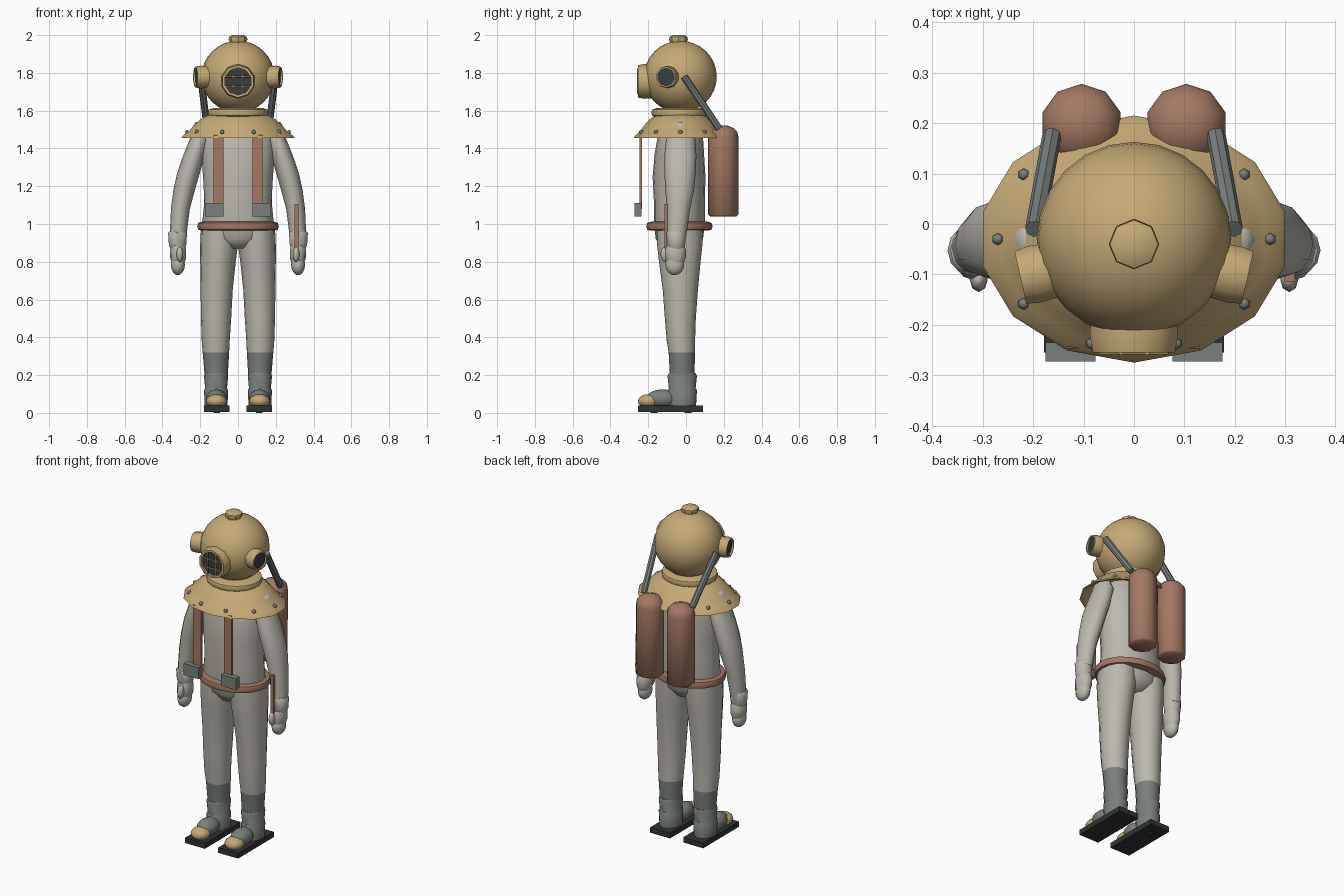
import bpy, bmesh, math
from mathutils import Vector, Matrix

if "Cube" in bpy.data.objects:
    bpy.data.objects.remove(bpy.data.objects["Cube"])


def material(name, rgb):
    m = bpy.data.materials.new(name)
    m.diffuse_color = (*rgb, 1)
    m.use_nodes = True
    m.node_tree.nodes["Principled BSDF"].inputs["Base Color"].default_value = m.diffuse_color
    return m


SUIT = material("suit canvas", (0.50, 0.48, 0.42))
BRASS = material("brass", (0.56, 0.40, 0.18))
COPPER = material("copper leather", (0.37, 0.19, 0.125))
SLATE = material("slate grey", (0.19, 0.215, 0.20))
BLACK = material("sole black", (0.03, 0.033, 0.033))
GLASS = material("dark glass", (0.035, 0.048, 0.055))


def finish(name, bm, mat, angle=40):
    bmesh.ops.recalc_face_normals(bm, faces=bm.faces)
    me = bpy.data.meshes.new(name)
    bm.to_mesh(me)
    bm.free()
    ob = bpy.data.objects.new(name, me)
    bpy.context.collection.objects.link(ob)
    me.materials.append(mat)
    if angle:
        bpy.ops.object.select_all(action='DESELECT')
        ob.select_set(True)
        bpy.context.view_layer.objects.active = ob
        bpy.ops.object.shade_smooth_by_angle(angle=math.radians(angle))
    return ob


def loft(name, rings, mat, n=14, matrix=None, closed=False, angle=40):
    """Skin elliptical rings (cx, cy, z, rx, ry); closed joins last ring to first."""
    bm = bmesh.new()
    loops = []
    for cx, cy, z, rx, ry in rings:
        loops.append([bm.verts.new((cx + rx * math.cos(math.pi / 2 + math.tau * i / n),
                                    cy + ry * math.sin(math.pi / 2 + math.tau * i / n), z))
                      for i in range(n)])
    pairs = list(zip(loops, loops[1:])) + ([(loops[-1], loops[0])] if closed else [])
    for a, b in pairs:
        for i in range(n):
            j = (i + 1) % n
            bm.faces.new((a[i], a[j], b[j], b[i]))
    if not closed:
        bm.faces.new(loops[0])
        bm.faces.new(loops[-1])
    if matrix:
        bmesh.ops.transform(bm, matrix=matrix, verts=bm.verts)
    return finish(name, bm, mat, angle)


def aim(origin, direction):
    return Matrix.Translation(origin) @ Vector(direction).to_track_quat('Z', 'Y').to_matrix().to_4x4()


def rod(name, a, b, r, mat, n=10):
    d = Vector(b) - Vector(a)
    return loft(name, [(0, 0, 0, r, r), (0, 0, d.length, r, r)], mat, n, aim(a, d))


def box(name, lo, hi, mat):
    bm = bmesh.new()
    bmesh.ops.create_cube(bm, size=1)
    for v in bm.verts:
        v.co = [l + (h - l) * (c + 0.5) for l, h, c in zip(lo, hi, v.co)]
    return finish(name, bm, mat, 0)


def ball(name, c, r, mat, u=12, v=8):
    bm = bmesh.new()
    bmesh.ops.create_uvsphere(bm, u_segments=u, v_segments=v, radius=1)
    for p in bm.verts:
        p.co = [o + k * s for o, k, s in zip(c, p.co, r)]
    return finish(name, bm, mat, 60)


def porthole(name, origin, direction, r, depth, n):
    """Brass frame with a recessed dark pane."""
    m = aim(origin, direction)
    prof = [(r * 0.97, 0), (r, depth * 0.6), (r * 0.93, depth), (r * 0.78, depth), (r * 0.78, 0)]
    loft(name + "_frame", [(0, 0, z, q, q) for q, z in prof], BRASS, n, m, True)
    loft(name + "_glass", [(0, 0, z, r * 0.79, r * 0.79) for z in (0, depth * 0.85)], GLASS, n, m)


CY = -0.03

# Helmet, neck ring and top knob
ball("helmet", (0, CY, 1.78), (0.193, 0.193, 0.19), BRASS, 24, 16)
loft("neck_ring", [(0, -0.035, z, r, r * 0.92) for z, r in
                   ((1.565, 0.14), (1.575, 0.157), (1.59, 0.162), (1.605, 0.157), (1.615, 0.13))], BRASS, 18)
loft("top_knob", [(0, -0.04, z, r, r) for z, r in
                  ((1.94, 0.042), (1.965, 0.045), (1.975, 0.05), (1.99, 0.048), (2.0, 0.03))], BRASS, 8)

# Front window with guard bars
porthole("front_window", (0, -0.17, 1.755), (0, -1, 0), 0.092, 0.085, 10)
for k in (-1, 1):
    o = 0.026 * k
    rod("guard_bar_vertical", (o, -0.255, 1.687), (o, -0.255, 1.823), 0.005, BRASS, 6)
    rod("guard_bar_horizontal", (-0.068, -0.255, 1.755 + o), (0.068, -0.255, 1.755 + o), 0.005, BRASS, 6)

# Flared collar plate and its bolts
profile = [(1.0, 1.455), (0.975, 1.468), (0.88, 1.487), (0.78, 1.522), (0.66, 1.555), (0.56, 1.572),
           (0.48, 1.58), (0.46, 1.565), (0.62, 1.545), (0.85, 1.478), (0.96, 1.455)]
loft("collar", [(0, CY, z, 0.307 * f, 0.245 * f) for f, z in profile], BRASS, 14, closed=True)
for i in range(10):
    a = math.tau * i / 10
    ball("collar_bolt", (0.27 * math.cos(a), CY + 0.218 * math.sin(a), 1.487), (0.012, 0.012, 0.012), SLATE, 6, 4)

# Torso and belt
loft("torso", [(0, -0.035, 0.87, 0.06, 0.09), (0, -0.035, 0.92, 0.17, 0.125), (0, -0.035, 1.0, 0.19, 0.135),
               (0, -0.035, 1.12, 0.178, 0.135), (0, -0.037, 1.25, 0.185, 0.14),
               (0, -0.035, 1.38, 0.195, 0.13), (0, -0.03, 1.46, 0.19, 0.12),
               (0, -0.03, 1.53, 0.15, 0.10)], SUIT, 20, angle=60)
loft("belt", [(0, -0.035, z, 0.19 + d, 0.15 + d) for z, d in
              ((0.965, 0), (0.97, 0.02), (0.988, 0.026), (1.006, 0.02), (1.012, 0))], COPPER, 20)

for s, side in ((-1, "left"), (1, "right")):
    # Side window, tilted slightly forward
    porthole(side + "_window", (s * 0.163, -0.092, 1.778), (s * 0.975, -0.22, 0), 0.06, 0.064, 10)

    # Sleeve
    loft(side + "_sleeve", [(s * x, y, z, rx, ry) for x, y, z, rx, ry in
                            ((0.212, -0.03, 1.54, 0.012, 0.02), (0.205, -0.03, 1.515, 0.035, 0.05),
                             (0.205, -0.028, 1.45, 0.05, 0.078), (0.233, -0.03, 1.36, 0.058, 0.085),
                             (0.262, -0.032, 1.27, 0.06, 0.083), (0.285, -0.033, 1.18, 0.057, 0.076),
                             (0.305, -0.04, 1.08, 0.05, 0.062), (0.318, -0.05, 0.93, 0.044, 0.05))],
         SUIT, 12, angle=60)
    # Glove in stacked folds
    loft(side + "_glove_cuff", [(s * 0.32, -0.052, z, r, r * 1.03) for z, r in
                                ((0.96, 0.044), (0.952, 0.05), (0.89, 0.046), (0.868, 0.038))], SUIT, 12)
    loft(side + "_glove_palm", [(s * 0.317, -0.056, z, r, r * 1.3) for z, r in
                                ((0.885, 0.036), (0.86, 0.043), (0.82, 0.042), (0.795, 0.034))], SUIT, 12)
    ball(side + "_glove_fingers", (s * 0.318, -0.06, 0.785), (0.037, 0.05, 0.056), SUIT)
    ball(side + "_thumb", (s * 0.308, -0.11, 0.84), (0.018, 0.025, 0.042), SUIT, 8, 6)

    # Trouser leg; its lower part is the tall boot
    leg = loft(side + "_leg", [(s * x, y, z, rx, ry) for x, y, z, rx, ry in
                               ((0.098, -0.033, 0.98, 0.098, 0.122), (0.1, -0.033, 0.89, 0.1, 0.12),
                                (0.106, -0.033, 0.8, 0.094, 0.11), (0.113, -0.03, 0.65, 0.085, 0.093),
                                (0.116, -0.03, 0.5, 0.08, 0.082), (0.118, -0.027, 0.38, 0.074, 0.075),
                                (0.117, -0.022, 0.32, 0.07, 0.07), (0.115, -0.02, 0.18, 0.06, 0.064))],
               SUIT, 16, angle=60)
    leg.data.materials.append(SLATE)
    for f in leg.data.polygons:
        if f.center.z < 0.33:
            f.material_index = 1

    # Boot: ankle, instep, brass toe cap and weighted sole
    loft(side + "_boot_ankle", [(s * 0.116, -0.02, z, r, r * 1.22) for z, r in
                                ((0.21, 0.058), (0.195, 0.064), (0.13, 0.058), (0.12, 0.064), (0.035, 0.06))],
         SLATE, 12)
    ball(side + "_boot_instep", (s * 0.114, -0.125, 0.075), (0.056, 0.085, 0.05), SLATE)
    ball(side + "_toe_cap", (s * 0.114, -0.197, 0.062), (0.055, 0.058, 0.037), BRASS)
    box(side + "_sole", (s * 0.112 - 0.067, -0.255, 0.006), (s * 0.112 + 0.067, 0.09, 0.038), BLACK)
    for y in (-0.17, 0.01):
        rod(side + "_sole_stud", (s * 0.112, y, 0), (s * 0.112, y, 0.01), 0.018, GLASS)

    # Chest strap with hanging weight
    box(side + "_strap", (s * 0.104 - 0.026, -0.247, 1.08), (s * 0.104 + 0.026, -0.232, 1.47), COPPER)
    box(side + "_weight", (s * 0.126 - 0.05, -0.273, 1.04), (s * 0.126 + 0.05, -0.235, 1.11), SLATE)

    # Air tank on the back
    loft(side + "_tank", [(s * 0.104, 0.197, z, r, r) for z, r in
                          ((1.04, 0.068), (1.05, 0.08), (1.46, 0.081), (1.485, 0.075), (1.508, 0.055),
                           (1.522, 0.02))], COPPER, 10, angle=50)
    # Air hose from helmet to tank
    rod(side + "_hose", (s * 0.197, -0.01, 1.78), (s * 0.163, 0.175, 1.505), 0.019, SLATE, 8)

# Knife strapped at the right wrist
box("knife", (0.299, -0.115, 0.87), (0.319, -0.092, 1.105), COPPER)
